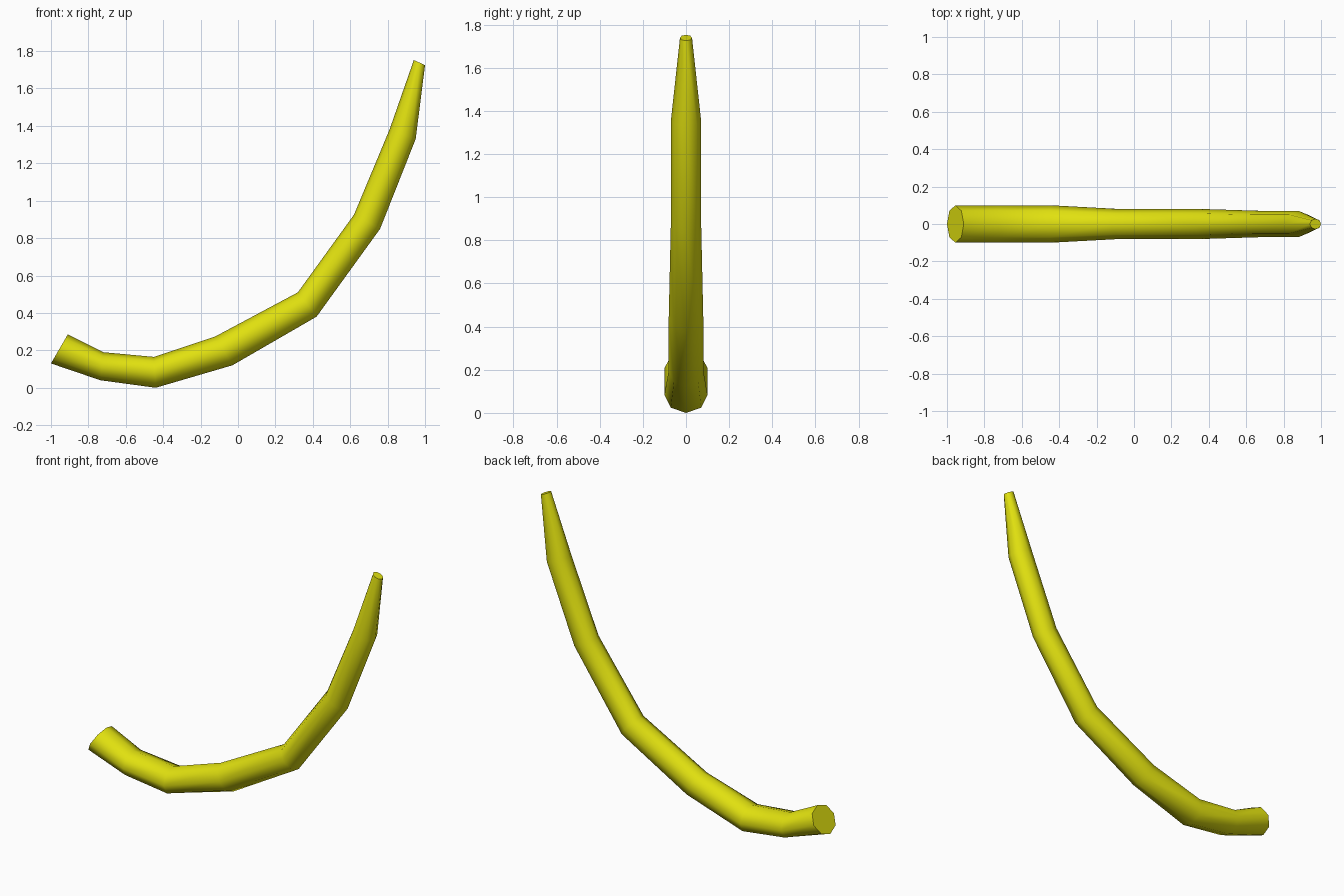
import bpy, bmesh, math
from mathutils import Vector

if "Cube" in bpy.data.objects:
    bpy.data.objects.remove(bpy.data.objects["Cube"])

# Each ring: upper point (x, z), lower point (x, z), half width in y
rings = [
    ((-0.91, 0.285), (-1.00, 0.13), 0.10),
    ((-0.72, 0.19), (-0.735, 0.04), 0.10),
    ((-0.45, 0.165), (-0.44, 0.00), 0.10),
    ((-0.12, 0.275), (-0.03, 0.12), 0.08),
    ((0.32, 0.51), (0.42, 0.38), 0.08),
    ((0.62, 0.925), (0.76, 0.85), 0.07),
    ((0.81, 1.38), (0.95, 1.33), 0.07),
    ((0.94, 1.752), (1.00, 1.725), 0.028),
]
SIDES = 8

# Curved tapering horn, lofted through the rings
bm = bmesh.new()
loops = []
for (ux, uz), (lx, lz), w in rings:
    up, low = Vector((ux, 0, uz)), Vector((lx, 0, lz))
    mid, half = (up + low) / 2, (up - low) / 2
    loops.append([bm.verts.new(mid + half * math.cos(a) + Vector((0, w * math.sin(a), 0)))
                  for a in (2 * math.pi * i / SIDES for i in range(SIDES))])
for a, b in zip(loops, loops[1:]):
    for i in range(SIDES):
        j = (i + 1) % SIDES
        bm.faces.new((a[i], a[j], b[j], b[i]))
bm.faces.new(loops[0])
bm.faces.new(loops[-1])
bmesh.ops.recalc_face_normals(bm, faces=bm.faces[:])
for f in bm.faces:
    f.smooth = True

mesh = bpy.data.meshes.new("curved_horn")
bm.to_mesh(mesh)
bm.free()
horn = bpy.data.objects.new("curved_horn", mesh)
bpy.context.collection.objects.link(horn)

yellow = bpy.data.materials.new("yellow")
yellow.diffuse_color = (0.75, 0.75, 0.005, 1)
yellow.use_nodes = True
yellow.node_tree.nodes["Principled BSDF"].inputs["Base Color"].default_value = yellow.diffuse_color
mesh.materials.append(yellow)

# Keep the end caps crisp
bpy.context.view_layer.objects.active = horn
horn.select_set(True)
bpy.ops.object.shade_smooth_by_angle(angle=math.radians(60))
